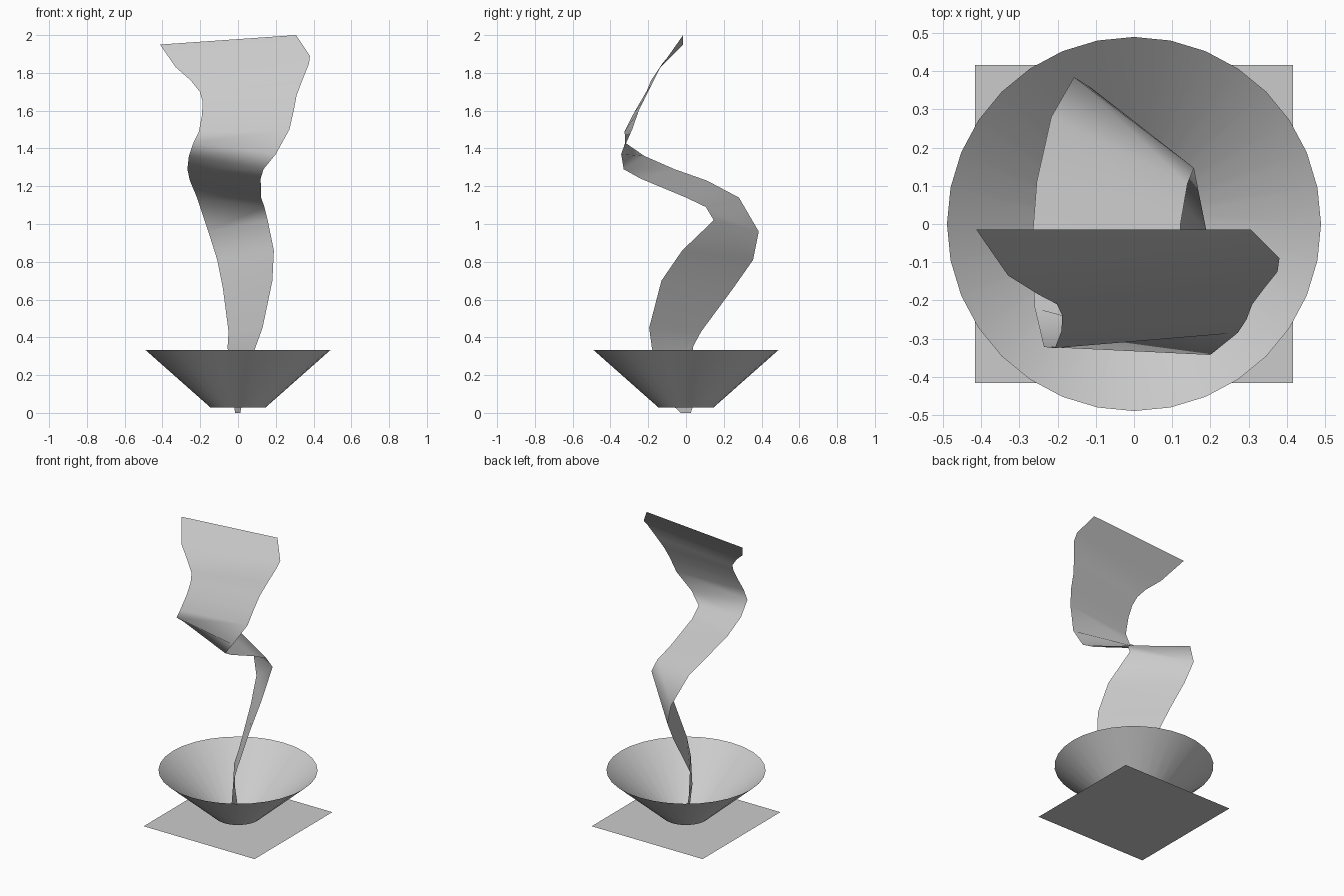
import bpy, bmesh


def add_object(name, bm, smooth=True):
    mesh = bpy.data.meshes.new(name)
    bm.to_mesh(mesh)
    bm.free()
    obj = bpy.data.objects.new(name, mesh)
    bpy.context.collection.objects.link(obj)
    for p in mesh.polygons:
        p.use_smooth = smooth
    return obj


# square base sheet
bm = bmesh.new()
bmesh.ops.create_grid(bm, x_segments=1, y_segments=1, size=0.417)
add_object("base_sheet", bm, smooth=False)

# open flared bowl, single-walled
bm = bmesh.new()
bmesh.ops.create_cone(bm, cap_ends=False, segments=32,
                      radius1=0.145, radius2=0.49, depth=0.305)
bmesh.ops.translate(bm, verts=bm.verts, vec=(0, 0, 0.1805))
add_object("bowl", bm)

# twisting ribbon: left and right edge, bottom to top
left = [(-.015, .025, 0), (-.02, .035, .03), (-.045, .035, .18),
        (-.055, .037, .35), (-.05, .08, .43), (-.08, .25, .66),
        (-.11, .355, .81), (-.157, .385, .96), (-.217, .28, 1.14),
        (-.255, .11, 1.23), (-.268, -.06, 1.29), (-.26, -.22, 1.36),
        (-.236, -.322, 1.43), (-.207, -.325, 1.49), (-.19, -.28, 1.58),
        (-.188, -.24, 1.65), (-.202, -.21, 1.70), (-.25, -.185, 1.76),
        (-.33, -.135, 1.83), (-.413, -.015, 1.95)]
right = [(.012, -.028, 0), (.018, -.06, .03), (.05, -.14, .17),
         (.09, -.18, .34), (.13, -.195, .45), (.182, -.13, .70),
         (.19, -.02, .86), (.157, .147, 1.02), (.14, .105, 1.09),
         (.122, .0, 1.14), (.12, -.24, 1.24), (.135, -.33, 1.29),
         (.20, -.343, 1.37), (.272, -.285, 1.50), (.295, -.25, 1.60),
         (.31, -.21, 1.68), (.34, -.17, 1.76), (.376, -.125, 1.85),
         (.381, -.09, 1.89), (.307, -.015, 2.0)]
bm = bmesh.new()
rows = []
for a, b in zip(left, right):
    rows.append((bm.verts.new(a), bm.verts.new(b)))
for (a, b), (c, d) in zip(rows, rows[1:]):
    bm.faces.new((a, b, d, c))
add_object("ribbon", bm)
